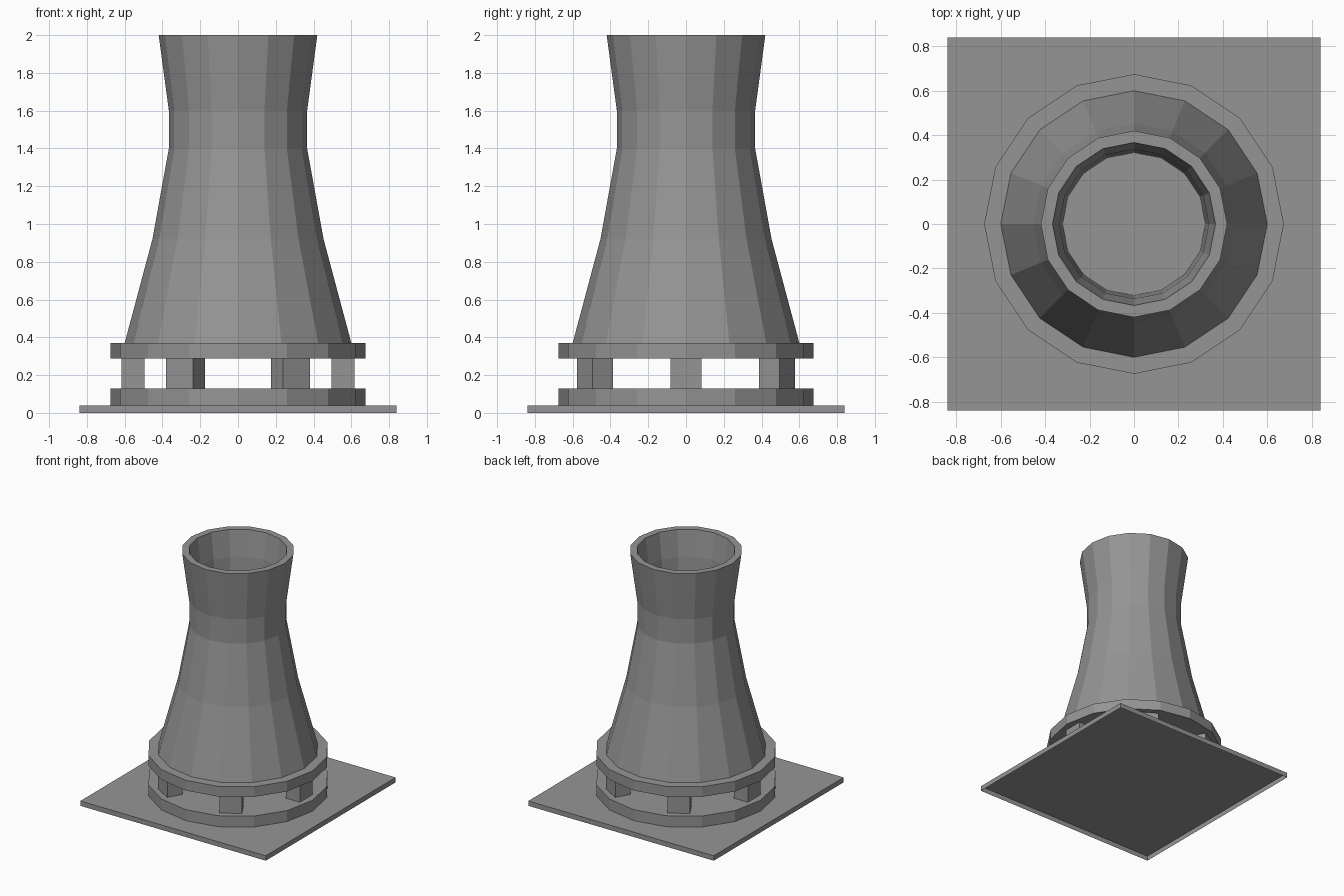
import bpy, bmesh, math
from mathutils import Matrix

cube = bpy.data.objects.get("Cube")
if cube:
    bpy.data.objects.remove(cube, do_unlink=True)

SIDES = 16

concrete = bpy.data.materials.new("concrete_grey")
concrete.use_nodes = True
grey = (0.3, 0.3, 0.3, 1)
concrete.diffuse_color = grey
concrete.node_tree.nodes["Principled BSDF"].inputs["Base Color"].default_value = grey


def finish(name, bm):
    mesh = bpy.data.meshes.new(name)
    bm.to_mesh(mesh)
    bm.free()
    mesh.materials.append(concrete)
    obj = bpy.data.objects.new(name, mesh)
    bpy.context.collection.objects.link(obj)
    return obj


def box(name, size, centre, turn=0, open_below=False):
    bm = bmesh.new()
    place = (Matrix.Rotation(turn, 4, "Z") @ Matrix.Translation(centre)
             @ Matrix.Diagonal((*size, 1)))
    bmesh.ops.create_cube(bm, size=1, matrix=place)
    if open_below:
        bm.normal_update()
        under = [f for f in bm.faces if f.normal.z < -0.9]
        bmesh.ops.delete(bm, geom=under, context="FACES")
    return finish(name, bm)


def disc(name, radius, bottom, top):
    bm = bmesh.new()
    bmesh.ops.create_cone(bm, cap_ends=True, segments=SIDES, radius1=radius,
                          radius2=radius, depth=top - bottom,
                          matrix=Matrix.Translation((0, 0, (bottom + top) / 2)))
    return finish(name, bm)


def lathe(name, profile):
    """Revolve a (radius, height) path into facets and cap its last ring."""
    bm = bmesh.new()
    rings = []
    for r, z in profile:
        angles = [math.tau * i / SIDES for i in range(SIDES)]
        rings.append([bm.verts.new((r * math.cos(a), r * math.sin(a), z)) for a in angles])
    for lower, upper in zip(rings, rings[1:]):
        for i in range(SIDES):
            j = (i + 1) % SIDES
            bm.faces.new((lower[i], lower[j], upper[j], upper[i]))
    bm.faces.new(rings[-1])
    return finish(name, bm)


# Ground slab, hollow underneath, and the two round plates
box("base_slab", (1.68, 1.68, 0.04), (0, 0, 0.02), open_below=True)
disc("lower_plate", 0.675, 0.04, 0.13)
disc("upper_plate", 0.675, 0.287, 0.37)

# Six support pillars between the plates
for i in range(6):
    box(f"pillar_{i + 1}", (0.124, 0.166, 0.157), (0.556, 0, 0.2085), math.tau * i / 6)

# Flared tower: outer wall upward, then down into the mouth and its floor
outer = [(0.6, 0.37), (0.453, 0.92), (0.366, 1.4), (0.366, 1.6), (0.42, 2.0)]
mouth = [(0.367, 2.0), (0.337, 1.79), (0.322, 1.5)]
lathe("tower_shell", outer + mouth)
